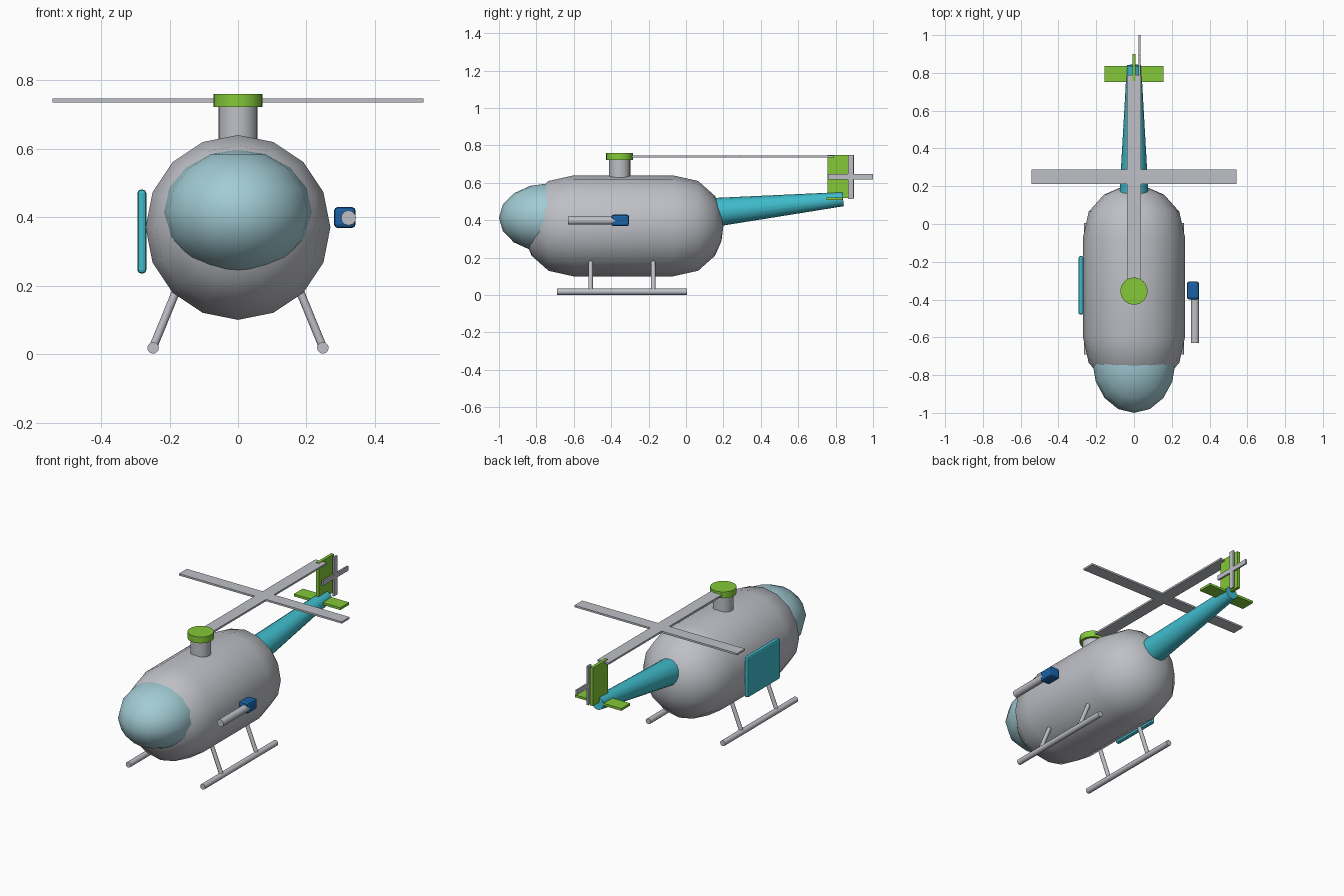
import bpy
import bmesh
from math import sin, cos, pi, radians
from mathutils import Vector

if "Cube" in bpy.data.objects:
    bpy.data.objects.remove(bpy.data.objects["Cube"], do_unlink=True)


def material(name, rgb):
    mat = bpy.data.materials.new(name)
    mat.use_nodes = True
    color = (*rgb, 1)
    mat.diffuse_color = color
    mat.node_tree.nodes["Principled BSDF"].inputs["Base Color"].default_value = color
    return mat


GREY = material("light grey", (0.52, 0.53, 0.57))
GLASS = material("pale blue glass", (0.36, 0.60, 0.66))
TEAL = material("teal", (0.05, 0.50, 0.60))
GREEN = material("lime green", (0.23, 0.58, 0.04))
BLUE = material("deep blue", (0.01, 0.12, 0.37))


def finish(obj, name, mat, smooth=True):
    obj.name = name
    obj.data.materials.append(mat)
    if smooth:
        bpy.ops.object.select_all(action='DESELECT')
        obj.select_set(True)
        bpy.context.view_layer.objects.active = obj
        bpy.ops.object.shade_smooth_by_angle(angle=radians(40))
    return obj


def box(name, mat, center, size, bevel=0, segments=1):
    bpy.ops.mesh.primitive_cube_add(size=1, location=center)
    obj = bpy.context.object
    obj.scale = size
    bpy.ops.object.transform_apply(location=False, rotation=False, scale=True)
    if bevel:
        mod = obj.modifiers.new("bevel", 'BEVEL')
        mod.width, mod.segments = bevel, segments
    return finish(obj, name, mat, False)


def tube(name, mat, start, end, r1, r2=None, sides=16):
    start, end = Vector(start), Vector(end)
    axis = end - start
    bpy.ops.mesh.primitive_cone_add(vertices=sides, radius1=r1, radius2=r1 if r2 is None else r2,
                                    depth=axis.length, location=(start + end) / 2)
    obj = bpy.context.object
    obj.rotation_euler = axis.to_track_quat('Z', 'Y').to_euler()
    return finish(obj, name, mat)


# Fuselage: a rounded capsule lofted along y
def fuselage():
    cap = [(0.0, 0.27), (0.135, 0.24), (0.225, 0.16), (0.26, 0.08)]
    back, front = -0.07, -0.6
    rings = [(front - d, r) for d, r in reversed(cap)] + [(back + d, r) for d, r in cap]
    bm = bmesh.new()
    sides = 16
    loops = [[bm.verts.new((r * sin(2 * pi * i / sides), y, 0.37 + r * cos(2 * pi * i / sides)))
              for i in range(sides)] for y, r in rings]
    for a, b in zip(loops, loops[1:]):
        for i in range(sides):
            j = (i + 1) % sides
            bm.faces.new((a[i], a[j], b[j], b[i]))
    for loop, y in ((loops[0], front - 0.27), (loops[-1], back + 0.27)):
        tip = bm.verts.new((0, y, 0.37))
        for i in range(sides):
            bm.faces.new((loop[i], loop[(i + 1) % sides], tip))
    bmesh.ops.recalc_face_normals(bm, faces=bm.faces)
    mesh = bpy.data.meshes.new("fuselage")
    bm.to_mesh(mesh)
    bm.free()
    obj = bpy.data.objects.new("fuselage", mesh)
    bpy.context.collection.objects.link(obj)
    finish(obj, "fuselage", GREY)


fuselage()

# Cockpit bubble
bpy.ops.mesh.primitive_uv_sphere_add(segments=16, ring_count=8, radius=1, location=(0, -0.73, 0.413))
canopy = bpy.context.object
canopy.scale = (0.22, 0.27, 0.185)
bpy.ops.object.transform_apply(location=False, rotation=False, scale=True)
finish(canopy, "cockpit_bubble", GLASS)

# Mast, hub and main rotor
tube("rotor_mast", GREY, (0, -0.355, 0.6), (0, -0.355, 0.725), 0.057, sides=24)
tube("rotor_hub", GREEN, (0, -0.355, 0.722), (0, -0.355, 0.76), 0.072, sides=24)
box("rotor_blade_long", GREY, (0, 0.25, 0.741), (0.075, 1.08, 0.011))
box("rotor_blade_cross", GREY, (0, 0.25, 0.741), (1.085, 0.075, 0.011))

# Tail
tube("tail_boom", TEAL, (0, 0.1, 0.437), (0, 0.84, 0.513), 0.08, 0.038)
box("tail_fin", GREEN, (0, 0.828, 0.635), (0.018, 0.143, 0.23))
box("tail_stabilizer", GREEN, (0, 0.795, 0.514), (0.31, 0.085, 0.014))
box("tail_rotor_upright", GREY, (0.03, 0.88, 0.632), (0.01, 0.03, 0.235))
box("tail_rotor_level", GREY, (0.03, 0.88, 0.632), (0.01, 0.24, 0.028))

# Landing gear on both sides
for side, x in (("left", 1), ("right", -1)):
    tube(f"{side}_skid", GREY, (x * 0.248, -0.69, 0.018), (x * 0.248, 0.005, 0.018), 0.017, sides=12)
    for place, y in (("front", -0.51), ("back", -0.175)):
        tube(f"{side}_{place}_strut", GREY, (x * 0.248, y, 0.02), (x * 0.17, y, 0.21), 0.012, sides=12)

# Side door and side gun
box("side_door", TEAL, (-0.281, -0.325, 0.358), (0.026, 0.31, 0.245), 0.01, 2)
box("gun_mount", BLUE, (0.312, -0.352, 0.399), (0.064, 0.095, 0.062), 0.012, 2)
tube("gun_barrel", GREY, (0.323, -0.63, 0.398), (0.323, -0.38, 0.398), 0.022, sides=12)
